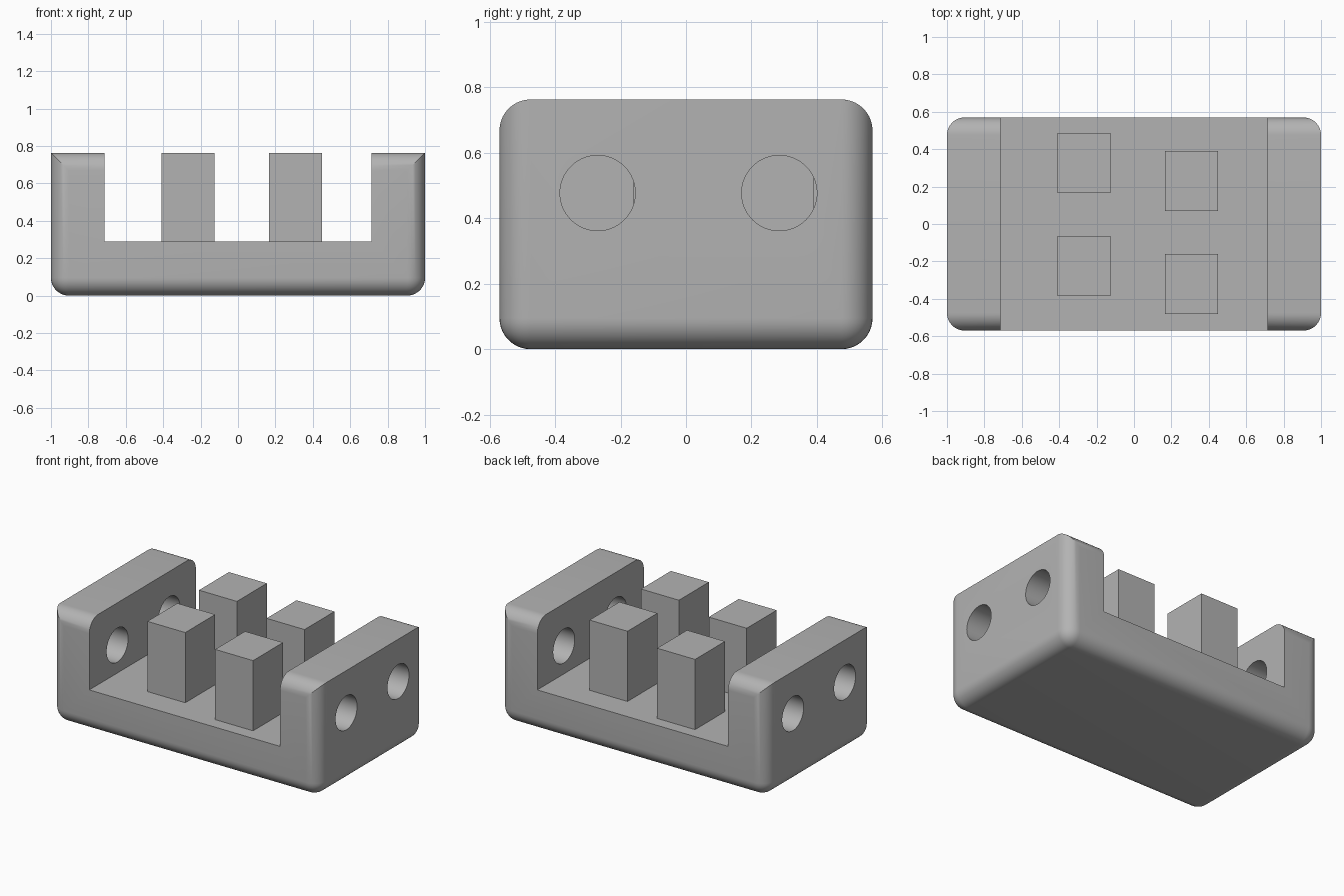
import bpy
import bmesh
import math
from mathutils import Matrix, Vector

if "Cube" in bpy.data.objects:
    bpy.data.objects.remove(bpy.data.objects["Cube"], do_unlink=True)

HALF_X, HALF_Y, HEIGHT = 1.0, 0.57, 0.763
FLOOR, CHANNEL, ROUND = 0.288, 0.714, 0.095

grey = bpy.data.materials.new("plain_grey")
grey.use_nodes = True
colour = (0.45, 0.45, 0.45, 1)
grey.diffuse_color = colour
grey.node_tree.nodes["Principled BSDF"].inputs["Base Color"].default_value = colour


def finish(name, bm):
    mesh = bpy.data.meshes.new(name)
    bm.to_mesh(mesh)
    bm.free()
    mesh.materials.append(grey)
    obj = bpy.data.objects.new(name, mesh)
    bpy.context.collection.objects.link(obj)
    return obj


def box_mesh(low, high):
    low, high = Vector(low), Vector(high)
    bm = bmesh.new()
    bmesh.ops.create_cube(bm, size=1)
    for v in bm.verts:
        v.co = (low + high) / 2 + v.co * (high - low)
    return bm


def cut(target, cutter):
    cutter.hide_render = True
    mod = target.modifiers.new(cutter.name, "BOOLEAN")
    mod.operation = "DIFFERENCE"
    mod.solver = "EXACT"
    mod.object = cutter
    bpy.context.view_layer.objects.active = target
    bpy.ops.object.modifier_apply(modifier=mod.name)
    bpy.data.objects.remove(cutter, do_unlink=True)


# Cradle block: every edge rounded except the top ones at the two ends
bm = box_mesh((-HALF_X, -HALF_Y, 0), (HALF_X, HALF_Y, HEIGHT))
rounded = [e for e in bm.edges
           if not all(v.co.z > FLOOR for v in e.verts)
           or abs(e.verts[0].co.x - e.verts[1].co.x) > 1]
bmesh.ops.bevel(bm, geom=rounded, offset=ROUND, segments=10,
                profile=0.5, affect="EDGES")
cradle = finish("cradle", bm)

# Open channel between the end walls
cut(cradle, finish("channel_cutter",
                   box_mesh((-CHANNEL, -1, FLOOR), (CHANNEL, 1, 1))))

# Round holes through both end walls
for y in (-0.27, 0.285):
    bm = bmesh.new()
    bmesh.ops.create_cone(
        bm, cap_ends=True, segments=64, radius1=0.115, radius2=0.115, depth=3,
        matrix=Matrix.Translation((0, y, 0.477)) @ Matrix.Rotation(math.pi / 2, 4, "Y"))
    cut(cradle, finish("hole_cutter", bm))

bpy.ops.object.select_all(action="DESELECT")
cradle.select_set(True)
bpy.context.view_layer.objects.active = cradle
bpy.ops.object.shade_smooth_by_angle(angle=math.radians(30))

# Staggered square posts standing on the floor
posts = {"right_back_post": (-0.267, 0.327), "right_front_post": (-0.267, -0.225),
         "left_back_post": (0.307, 0.23), "left_front_post": (0.307, -0.32)}
for name, (x, y) in posts.items():
    finish(name, box_mesh((x - 0.142, y - 0.16, FLOOR - 0.01),
                          (x + 0.142, y + 0.16, HEIGHT)))
